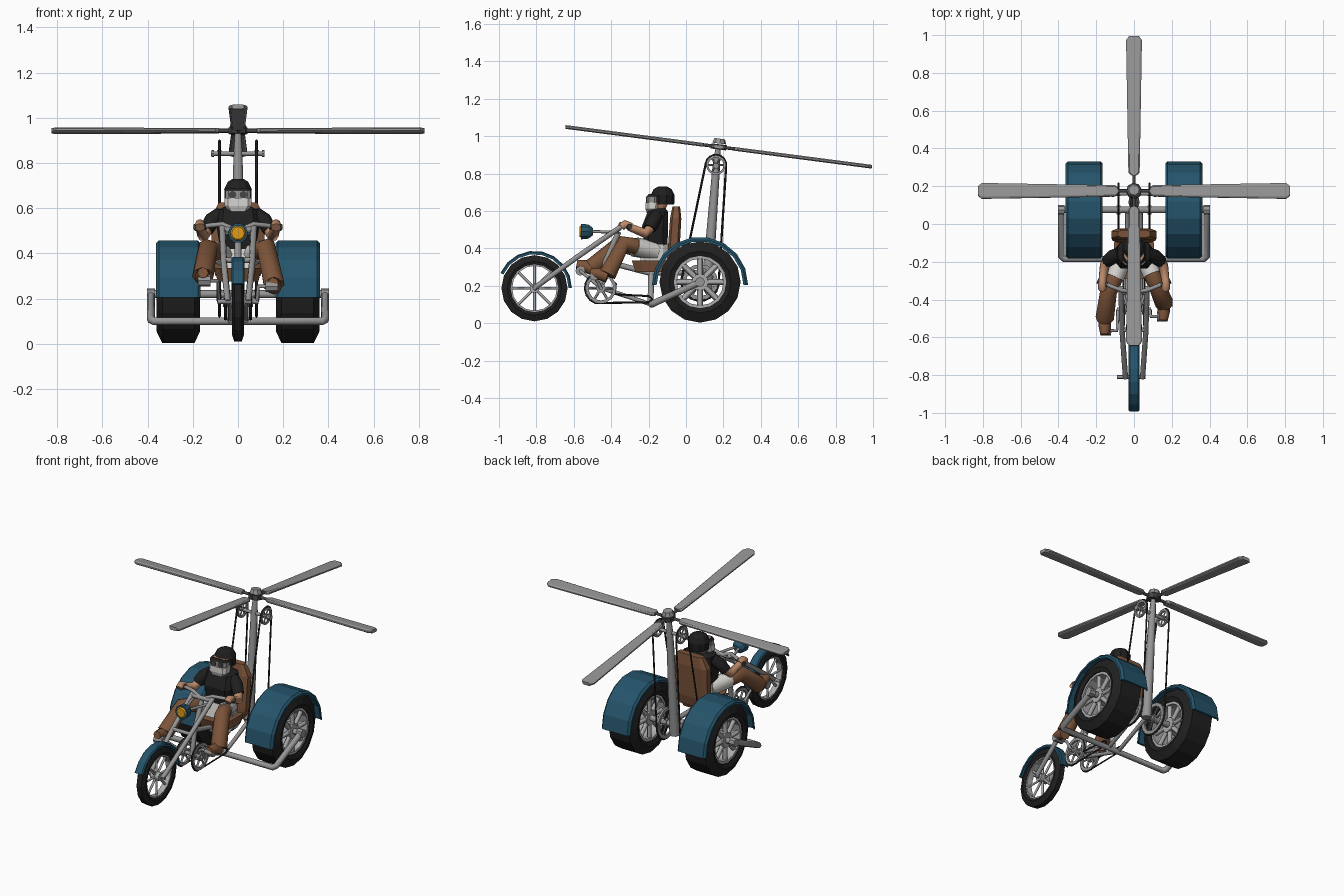
import bpy, bmesh, math
from mathutils import Vector, Matrix

if "Cube" in bpy.data.objects:
    bpy.data.objects.remove(bpy.data.objects["Cube"])

def material(name, rgb):
    m = bpy.data.materials.new(name)
    m.diffuse_color = (*rgb, 1)
    m.use_nodes = True
    m.node_tree.nodes["Principled BSDF"].inputs["Base Color"].default_value = m.diffuse_color
    return m

BLACK = material("black_rubber", (0.014, 0.014, 0.014))
BLUE = material("blue_paint", (0.018, 0.088, 0.145))
METAL = material("grey_metal", (0.30, 0.30, 0.30))
STEEL = material("light_steel", (0.40, 0.40, 0.40))
BROWN = material("brown_leather", (0.20, 0.088, 0.042))
SKIN = material("tan_skin", (0.50, 0.25, 0.14))
AMBER = material("amber_lens", (0.75, 0.33, 0.01))
WHITE = material("off_white", (0.66, 0.65, 0.62))
DARK = material("dark_grey", (0.06, 0.06, 0.06))

def finish(name, bm, mat, matrix=Matrix()):
    bmesh.ops.recalc_face_normals(bm, faces=bm.faces)
    me = bpy.data.meshes.new(name)
    bm.to_mesh(me)
    bm.free()
    me.materials.append(mat)
    o = bpy.data.objects.new(name, me)
    o.matrix_world = matrix
    bpy.context.collection.objects.link(o)
    return o

def lathe(name, profile, centre, mat, n=16, a0=0, a1=360, axis=(1, 0, 0)):
    """Turn a closed (offset, radius) profile around an axis, fully or over an arc."""
    bm = bmesh.new()
    full = a1 - a0 >= 360
    rings = []
    for i in range(n if full else n + 1):
        a = math.radians(a0 + (a1 - a0) * i / n)
        rings.append([bm.verts.new((x, r * math.cos(a), r * math.sin(a))) for x, r in profile])
    k = len(profile)
    for i in range(n):
        p, q = rings[i], rings[(i + 1) % len(rings)]
        for j in range(k):
            bm.faces.new((p[j], p[(j + 1) % k], q[(j + 1) % k], q[j]))
    if not full:
        bm.faces.new(rings[0])
        bm.faces.new(rings[-1])
    bmesh.ops.remove_doubles(bm, verts=bm.verts, dist=1e-5)
    rot = Vector((1, 0, 0)).rotation_difference(Vector(axis)).to_matrix().to_4x4()
    return finish(name, bm, mat, Matrix.Translation(centre) @ rot)

def disc(name, centre, r, w, mat, n=12, axis=(1, 0, 0), r2=None):
    r2 = r if r2 is None else r2
    return lathe(name, [(-w, 0), (-w, r), (w, r2), (w, 0)], centre, mat, n, axis=axis)

def tube(name, pts, r, mat, radii=None, closed=False, res=2):
    cu = bpy.data.curves.new(name, 'CURVE')
    cu.dimensions = '3D'
    cu.bevel_depth, cu.bevel_resolution, cu.use_fill_caps = r, res, True
    s = cu.splines.new('POLY')
    s.points.add(len(pts) - 1)
    for i, p in enumerate(pts):
        s.points[i].co = (*p, 1)
        s.points[i].radius = radii[i] if radii else 1
    s.use_cyclic_u = closed
    tmp = bpy.data.objects.new(name + "_path", cu)
    bpy.context.collection.objects.link(tmp)
    bpy.context.view_layer.update()
    me = bpy.data.meshes.new_from_object(tmp.evaluated_get(bpy.context.evaluated_depsgraph_get()))
    bpy.data.objects.remove(tmp)
    me.materials.clear()
    me.materials.append(mat)
    o = bpy.data.objects.new(name, me)
    bpy.context.collection.objects.link(o)
    return o

def hull(name, sections, mat):
    """Convex solid from chamfered rectangles: (centre, half x, half y)."""
    bm = bmesh.new()
    for (x, y, z), hx, hy in sections:
        for sx in (-1, 1):
            for sy in (-1, 1):
                bm.verts.new((x + sx * hx, y + sy * hy * 0.6, z))
                bm.verts.new((x + sx * hx * 0.75, y + sy * hy, z))
    bmesh.ops.convex_hull(bm, input=bm.verts)
    return finish(name, bm, mat)

def spokes(name, c, r0, r1, thick, mat, count=8):
    for i in range(count):
        a = 2 * math.pi * i / count
        d = Vector((0, math.cos(a), math.sin(a)))
        tube(f"{name}_{i}", [Vector(c) + d * r0, Vector(c) + d * r1], thick, mat, res=0)

def ring(name, c, ri, ro, w, mat, n=16):
    return lathe(name, [(-w, ri), (-w, ro), (w, ro), (w, ri)], c, mat, n)

def fender(name, c, w, r, t, ch, a0, a1, n):
    prof = [(-w, r - ch - t), (-w, r - ch), (-w + ch, r), (w - ch, r), (w, r - ch), (w, r - ch - t),
            (w - ch, r - t), (-w + ch, r - t)]
    return lathe(name, prof, c, BLUE, n, a0, a1)

# Front wheel and fender
FW = (0, -0.81, 0.187)
lathe("front_tyre", [(-0.02, 0.128), (-0.027, 0.145), (-0.016, 0.177), (0.016, 0.177), (0.027, 0.145), (0.02, 0.128)], FW, BLACK)
ring("front_rim", FW, 0.12, 0.134, 0.018, STEEL)
disc("front_hub", FW, 0.025, 0.03, STEEL)
spokes("front_spoke", FW, 0.02, 0.124, 0.008, STEEL)
fender("front_fender", FW, 0.028, 0.2, 0.012, 0.006, 0, 156, 8)
tube("front_axle", [(-0.09, *FW[1:]), (0.06, *FW[1:])], 0.01, METAL)

# Rear wheels, fenders, drive pulleys and belts
AY, AZ = 0.075, 0.22
tube("rear_axle", [(-0.39, AY, AZ), (0.39, AY, AZ)], 0.018, METAL)
for s, side in ((-1, "left"), (1, "right")):
    c = (s * 0.264, AY, AZ)
    w = 0.096
    lathe(side + "_rear_tyre", [(-w + 0.01, 0.14), (-w, 0.165), (-w + 0.025, 0.217), (w - 0.025, 0.217), (w, 0.165), (w - 0.01, 0.14)], c, BLACK)
    ring(side + "_rear_rim", c, 0.125, 0.147, 0.08, STEEL)
    disc(side + "_rear_hub", c, 0.045, 0.075, STEEL)
    for k in (-1, 1):
        spokes(f"{side}_rear_spoke_{'inner' if k == -s else 'outer'}", (c[0] + k * 0.06, AY, AZ), 0.035, 0.13, 0.016, STEEL)
    fender(side + "_rear_fender", (s * 0.264, AY, 0.205), 0.098, 0.257, 0.013, 0.012, 0, 180, 9)
    x = s * 0.082
    top, low = (x, 0.16, 0.845), (x, AY, AZ)
    for nm, p, r in (("upper", top, 0.052), ("lower", low, 0.096)):
        ring(f"{side}_{nm}_pulley", p, r * 0.78, r, 0.006, METAL)
        disc(f"{side}_{nm}_pulley_hub", p, r * 0.25, 0.01, METAL)
        spokes(f"{side}_{nm}_pulley_spoke", p, r * 0.2, r * 0.85, 0.005, METAL, 6)
    # Belt loop wraps half of each pulley
    tilt = math.atan2(top[2] - low[2], top[1] - low[1]) - math.pi / 2
    loop = []
    for p, r, start in ((top, 0.055, 0), (low, 0.1, math.pi)):
        for i in range(9):
            a = tilt + start + math.pi * i / 8
            loop.append((x, p[1] + r * math.cos(a), p[2] + r * math.sin(a)))
    tube(side + "_belt", loop, 0.006, BLACK, closed=True, res=0)
tube("pulley_axle", [(-0.12, 0.16, 0.842), (0.115, 0.16, 0.842)], 0.01, METAL)
for s in (-1, 1):
    disc("pulley_axle_nut", (s * 0.112, 0.16, 0.842), 0.016, 0.006, METAL, 8)

# Mast and rotor
tube("mast", [(0, 0.11, 0.18), (0, 0.13, 0.42), (0, 0.162, 0.84), (0, 0.172, 0.94)], 0.027, METAL, [1.1, 1, 0.75, 0.5])
tilt = Matrix.Translation((0, 0.175, 0.943)) @ Matrix.Rotation(math.radians(-7.4), 4, 'X')
up = tilt.to_3x3() @ Vector((0, 0, 1))
disc("rotor_hub", tilt @ Vector((0, 0, 0)), 0.042, 0.014, DARK, 8, up)
disc("rotor_cap", tilt @ Vector((0, 0, 0.031)), 0.038, 0.013, METAL, 8, up, 0.028)
for i in range(4):
    bm = bmesh.new()
    outline = [(0.085, 0.018), (0.10, 0.03), (0.805, 0.042), (0.826, 0.026)]
    outline += [(x, -y) for x, y in reversed(outline)]
    for z, k in ((-0.010, 0.75), (-0.004, 1), (0.004, 1), (0.010, 0.75)):
        for x, y in outline:
            bm.verts.new((x, y * k, z))
    bmesh.ops.convex_hull(bm, input=bm.verts)
    turn = tilt @ Matrix.Rotation(i * math.pi / 2, 4, 'Z')
    finish(f"rotor_blade_{i}", bm, METAL, turn)
    tube(f"blade_root_{i}", [turn @ Vector((0.03, 0, 0)), turn @ Vector((0.1, 0, 0))], 0.009, DARK)

# Outer frame: cross bar and side arms back to the axle
tube("frame_bar", [(-0.385, AY, AZ), (-0.385, -0.17, 0.108), (-0.37, -0.185, 0.1), (0.37, -0.185, 0.1),
                   (0.385, -0.17, 0.108), (0.385, AY, AZ)], 0.018, METAL)
for s in (-1, 1):
    disc("axle_end", (s * 0.385, AY, AZ), 0.026, 0.018, METAL, 8)
    tube("lower_rail", [(s * 0.035, -0.455, 0.19), (s * 0.035, -0.185, 0.1), (s * 0.035, AY, AZ)], 0.012, METAL)
tube("down_tube", [(0, -0.36, 0.49), (0, -0.43, 0.33), (0, -0.455, 0.19)], 0.015, METAL)
tube("seat_post", [(0, -0.19, 0.1), (0, -0.185, 0.3)], 0.016, STEEL)
tube("backbone", [(0, -0.43, 0.33), (0, -0.2, 0.27), (0, 0.1, 0.27)], 0.015, METAL)

# Fork, handlebar, headlight
for s in (-1, 1):
    tube("fork_leg", [(s * 0.045, -0.815, 0.185), (s * 0.062, -0.58, 0.355), (s * 0.07, -0.335, 0.525)], 0.014, METAL)
    tube("handlebar", [(0, -0.36, 0.5), (s * 0.07, -0.35, 0.53), (s * 0.12, -0.33, 0.525), (s * 0.19, -0.3, 0.515)], 0.011, METAL)
    tube("grip", [(s * 0.14, -0.323, 0.522), (s * 0.192, -0.3, 0.515)], 0.015, DARK)
    tube("headlight_stay", [(s * 0.06, -0.36, 0.487), (s * 0.015, -0.5, 0.49)], 0.008, METAL)
tube("fork_yoke", [(-0.07, -0.36, 0.505), (0.07, -0.36, 0.505)], 0.014, METAL)
tube("lower_yoke", [(-0.062, -0.56, 0.37), (0.062, -0.56, 0.37)], 0.012, METAL)
lathe("headlight_shell", [(-0.035, 0), (-0.035, 0.02), (-0.01, 0.04), (0.03, 0.044), (0.03, 0)], (0, -0.532, 0.49), BLUE, 10, axis=(0, -1, 0))
disc("headlight_lens", (0, -0.565, 0.49), 0.036, 0.005, AMBER, 10, (0, -1, 0), 0.028)

# Crank wheels, chain and pegs
for s in (-1, 1):
    c = (s * 0.055, -0.455, 0.188)
    ring("crank_wheel", c, 0.066, 0.082, 0.007, METAL)
    disc("crank_hub", c, 0.025, 0.012, METAL)
    spokes("crank_spoke", c, 0.02, 0.07, 0.007, METAL, 6)
    chain = [(c[0], -0.455 + 0.085 * math.cos(a), 0.188 + 0.085 * math.sin(a))
             for a in [math.radians(75 + 22 * i) for i in range(9)]]
    chain += [(c[0], -0.2, 0.112), (c[0], -0.18, 0.13), (c[0], -0.2, 0.145), (c[0], -0.38, 0.155), (c[0], -0.375, 0.21)]
    tube("chain", chain, 0.006, BLACK, closed=True, res=0)
tube("crank_axle", [(-0.09, -0.455, 0.188), (0.09, -0.455, 0.188)], 0.012, METAL)
for s, y, z in ((-1, -0.565, 0.28), (1, -0.49, 0.255)):
    tube("peg_arm", [(s * 0.085, -0.455, 0.188), (s * 0.09, y, z), (s * 0.17, y, z)], 0.009, METAL)
    disc("peg", (s * 0.15, y, z), 0.026, 0.028, METAL, 8)

# Seat
hull("seat_base", [((0, -0.17, 0.275), 0.09, 0.10), ((0, -0.17, 0.335), 0.105, 0.12)], BROWN)
hull("seat_back", [((0, -0.075, 0.30), 0.10, 0.025), ((0, -0.068, 0.36), 0.115, 0.032), ((0, -0.055, 0.56), 0.12, 0.03),
                   ((0, -0.052, 0.625), 0.085, 0.02)], BROWN)

# Rider: body, arms and legs
hull("hips", [((0, -0.17, 0.335), 0.08, 0.075), ((0, -0.16, 0.42), 0.085, 0.065)], WHITE)
hull("torso", [((0, -0.16, 0.40), 0.075, 0.06), ((0, -0.165, 0.52), 0.095, 0.07), ((0, -0.15, 0.595), 0.085, 0.055),
               ((0, -0.145, 0.615), 0.04, 0.035)], BLACK)
for s, knee, ankle, toe in ((-1, (-0.135, -0.36, 0.42), (-0.155, -0.50, 0.30), (-0.155, -0.585, 0.315)),
                            (1, (0.125, -0.335, 0.425), (0.16, -0.42, 0.26), (0.155, -0.51, 0.27))):
    tube("sleeve", [(s * 0.075, -0.155, 0.575), (s * 0.115, -0.175, 0.545), (s * 0.14, -0.195, 0.505)], 0.038, BLACK, [0.9, 1, 0.9])
    tube("arm", [(s * 0.135, -0.19, 0.51), (s * 0.155, -0.22, 0.48), (s * 0.168, -0.305, 0.515)], 0.027, SKIN, [1, 1, 0.75])
    tube("hand", [(s * 0.168, -0.295, 0.515), (s * 0.168, -0.325, 0.53), (s * 0.168, -0.345, 0.515)], 0.022, SKIN)
    hip = Vector((s * 0.05, -0.16, 0.385))
    mid = hip.lerp(Vector(knee), 0.62)
    tube("thigh", [hip, mid], 0.05, WHITE)
    tube("chaps", [mid, knee, ankle], 0.05, BROWN, [0.9, 0.9, 0.98])
    tube("boot", [Vector(ankle) - Vector((0, 0, 0.01)), Vector(ankle).lerp(Vector(toe), 0.5), toe], 0.034, BROWN, [1, 0.95, 0.7])

# Head, beard, goggles, helmet
hull("head", [((0, -0.15, 0.60), 0.035, 0.035), ((0, -0.15, 0.63), 0.05, 0.05), ((0, -0.14, 0.69), 0.052, 0.052)], SKIN)
hull("beard", [((0, -0.185, 0.575), 0.03, 0.02), ((0, -0.185, 0.61), 0.06, 0.032), ((0, -0.18, 0.645), 0.06, 0.036)], WHITE)
hull("goggles", [((0, -0.185, 0.642), 0.054, 0.024), ((0, -0.183, 0.678), 0.056, 0.026)], METAL)
for s in (-1, 1):
    disc("goggle_lens", (s * 0.024, -0.210, 0.66), 0.017, 0.004, DARK, 8, (0, -1, 0))
lathe("helmet", [(0, 0), (0, 0.062), (0.05, 0.064), (0.082, 0.048), (0.095, 0.025), (0.095, 0)], (0, -0.125, 0.635), BLACK, 10, axis=(0, 0, 1))
hull("helmet_brim", [((0, -0.175, 0.678), 0.06, 0.035), ((0, -0.165, 0.69), 0.052, 0.035)], BLACK)
